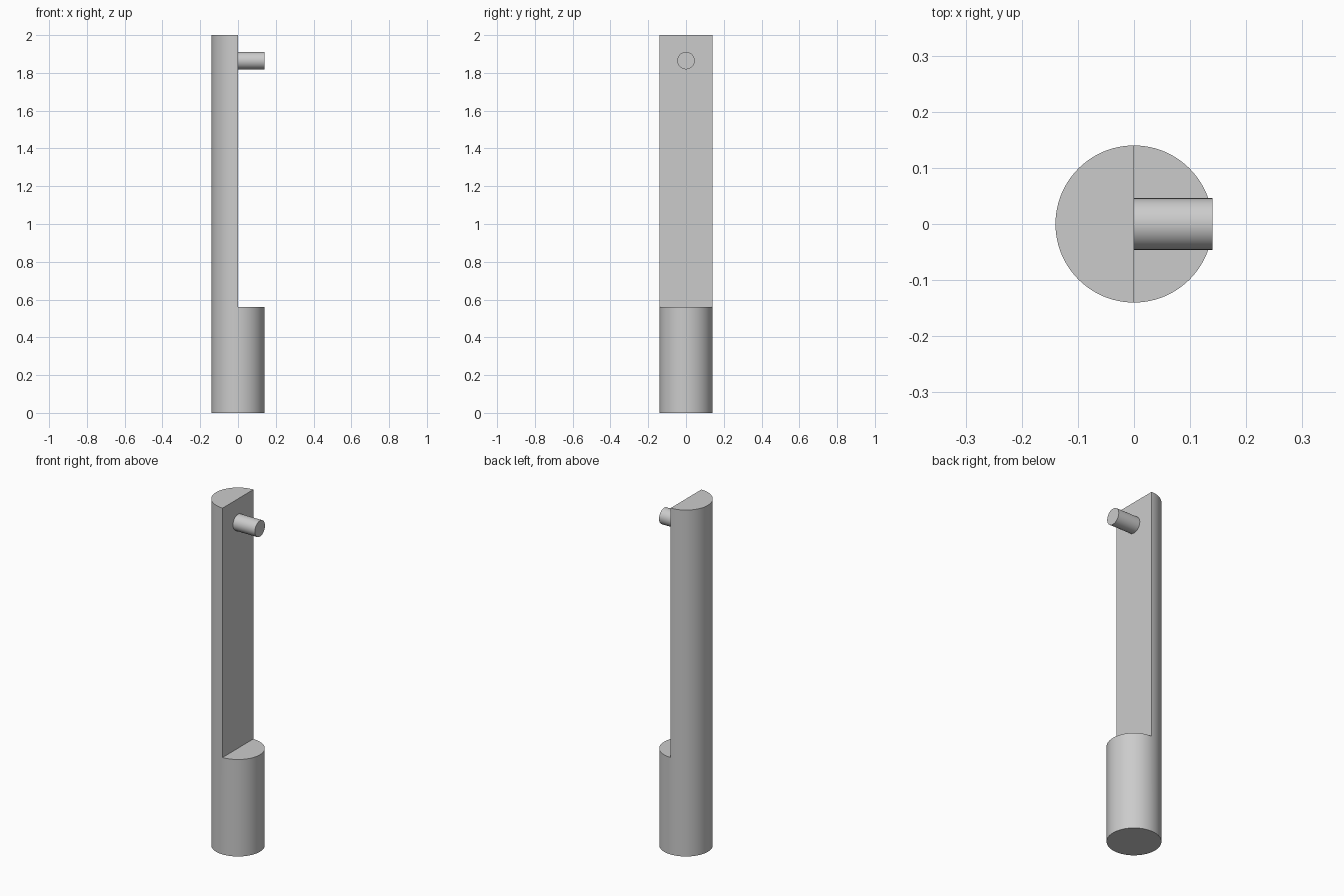
import bpy, bmesh
from mathutils import Matrix, Vector

RADIUS, HEIGHT, BASE_HEIGHT = 0.14, 2.0, 0.56
PEG_RADIUS, PEG_Z = 0.046, 1.865
SIDES = 96

if "Cube" in bpy.data.objects:
    bpy.data.objects.remove(bpy.data.objects["Cube"])

grey = bpy.data.materials.new("plain grey")
grey.use_nodes = True
colour = (0.6, 0.6, 0.6, 1)
grey.diffuse_color = colour
grey.node_tree.nodes["Principled BSDF"].inputs["Base Color"].default_value = colour


def add_cylinder(bm, radius, length, matrix, sides):
    bmesh.ops.create_cone(bm, cap_ends=True, segments=sides, radius1=radius,
                          radius2=radius, depth=length, matrix=matrix)


def finish(bm, name):
    bmesh.ops.recalc_face_normals(bm, faces=bm.faces)
    mesh = bpy.data.meshes.new(name)
    bm.to_mesh(mesh)
    bm.free()
    mesh.materials.append(grey)
    obj = bpy.data.objects.new(name, mesh)
    bpy.context.collection.objects.link(obj)
    bpy.ops.object.select_all(action="DESELECT")
    obj.select_set(True)
    bpy.context.view_layer.objects.active = obj
    bpy.ops.object.shade_smooth_by_angle(angle=0.6)
    return obj


# Round base, whose top is split in two so that one half rises as the shaft
bm = bmesh.new()
add_cylinder(bm, RADIUS, BASE_HEIGHT, Matrix.Translation((0, 0, BASE_HEIGHT / 2)), SIDES)
top = max(bm.faces, key=lambda f: f.calc_center_median().z)
seam = [v for v in top.verts if abs(v.co.x) < 1e-4]
bmesh.utils.face_split(top, seam[0], seam[1])
half = min((f for f in bm.faces if f.normal.z > 0.9 or f.calc_center_median().z > BASE_HEIGHT - 1e-4),
           key=lambda f: f.calc_center_median().x)
raised = bmesh.ops.extrude_face_region(bm, geom=[half])["geom"]
bmesh.ops.translate(bm, vec=Vector((0, 0, HEIGHT - BASE_HEIGHT)),
                    verts=[g for g in raised if isinstance(g, bmesh.types.BMVert)])
if half.is_valid:
    bmesh.ops.delete(bm, geom=[half], context="FACES_ONLY")
finish(bm, "half_cut_shaft")

# Peg standing out from the flat of the shaft
bm = bmesh.new()
add_cylinder(bm, PEG_RADIUS, RADIUS,
             Matrix.Translation((RADIUS / 2, 0, PEG_Z)) @ Matrix.Rotation(1.5707963, 4, "Y"), 48)
finish(bm, "peg")
